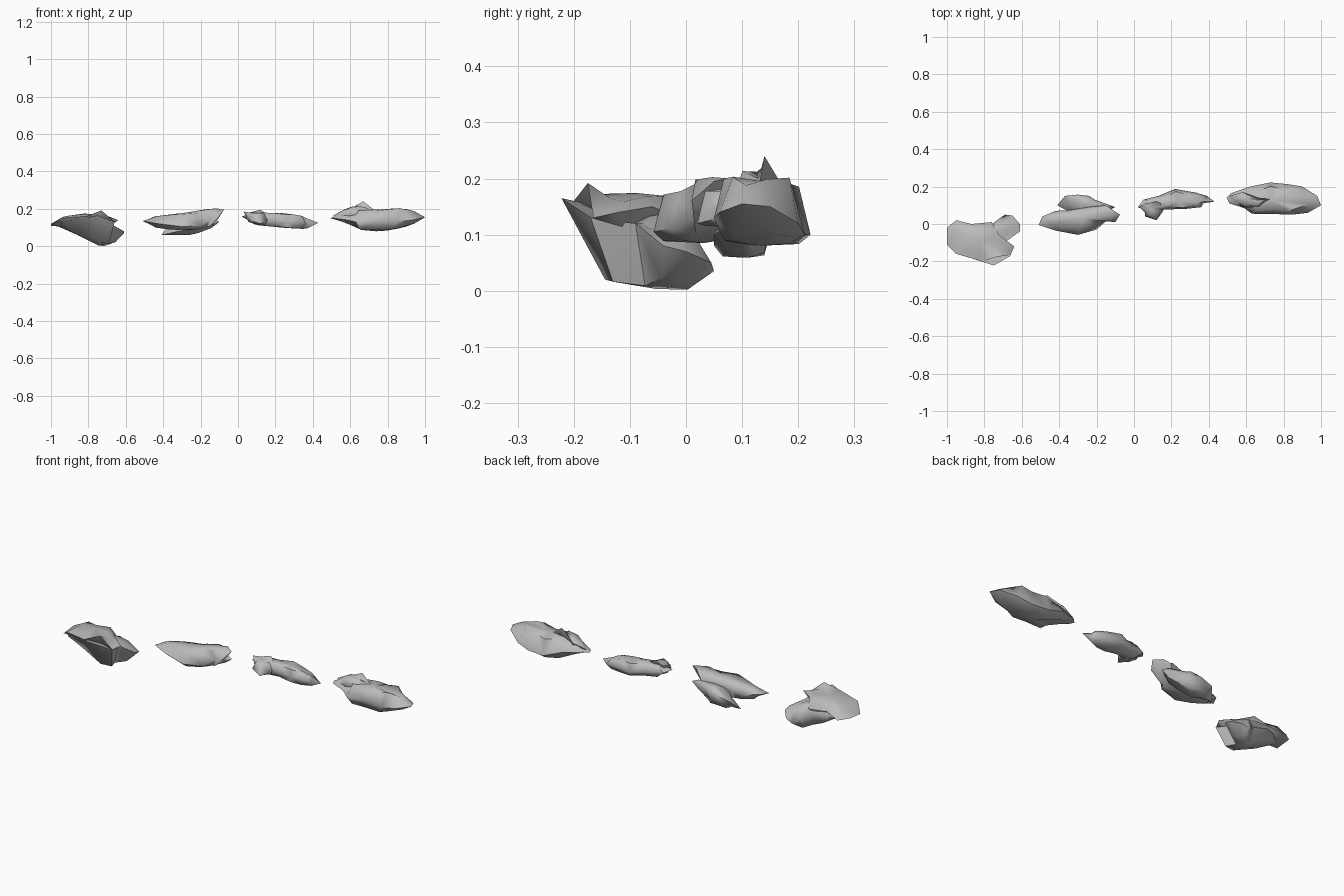
import bpy, bmesh, math
from mathutils import Vector

stone = bpy.data.materials.new("stone grey")
stone.diffuse_color = (0.5, 0.5, 0.5, 1)


def height(profile, x):
    """Linear interpolation along a side profile of (x, z) points."""
    if x <= profile[0][0]:
        return profile[0][1]
    for (xa, za), (xb, zb) in zip(profile, profile[1:]):
        if x <= xb:
            return za + (zb - za) * (x - xa) / (xb - xa)
    return profile[-1][1]


def lump(name, rim, top, bottom, inset=0.68):
    """Rocky lump: a jagged rim, capped above and below to side profiles."""
    bm = bmesh.new()
    n = len(rim)
    centre = sum((Vector(p) for p in rim), Vector()) / n
    edge = [bm.verts.new(p) for p in rim]
    for profile in (top, bottom):
        ring = []
        for i, p in enumerate(rim):
            k = inset + (0.06 if i % 2 else -0.06)
            q = centre.lerp(Vector(p), k)
            q.z += 0.88 * (height(profile, q.x) - q.z)
            ring.append(bm.verts.new(q))
        tip = bm.verts.new((centre.x, centre.y, height(profile, centre.x)))
        for i in range(n):
            j = (i + 1) % n
            bm.faces.new((edge[i], edge[j], ring[j], ring[i]))
            bm.faces.new((ring[i], ring[j], tip))
    bmesh.ops.triangulate(bm, faces=bm.faces[:])
    bmesh.ops.recalc_face_normals(bm, faces=bm.faces[:])
    me = bpy.data.meshes.new(name)
    bm.to_mesh(me)
    bm.free()
    me.materials.append(stone)
    ob = bpy.data.objects.new(name, me)
    bpy.context.collection.objects.link(ob)
    bpy.ops.object.select_all(action='DESELECT')
    ob.select_set(True)
    bpy.context.view_layer.objects.active = ob
    bpy.ops.object.shade_smooth_by_angle(angle=math.radians(65))
    return ob


# first rock: deep bowl with a lobe at the back, and a leaf on top
lump("first_rock_base",
     [(-.97, -.07, .11), (-.88, 0, .1), (-.77, -.01, .08), (-.72, .03, .06),
      (-.69, .05, .035), (-.65, .045, .05), (-.61, 0, .07), (-.61, -.04, .08),
      (-.68, -.09, .12), (-.66, -.17, .13), (-.75, -.222, .165), (-.94, -.16, .13)],
     [(-1, .13), (-.85, .15), (-.75, .14), (-.68, .11), (-.6, .1)],
     [(-1, .11), (-.87, .06), (-.78, .02), (-.72, -.008), (-.65, .015), (-.6, .06)], 0.6)
lump("first_rock_cap",
     [(-1, -.02, .12), (-.95, .02, .11), (-.87, 0, .13), (-.76, .01, .12),
      (-.72, -.06, .15), (-.64, -.12, .14), (-.66, -.165, .13), (-.73, -.175, .192),
      (-.81, -.2, .16), (-.95, -.16, .15), (-1, -.11, .11)],
     [(-1, .13), (-.95, .16), (-.82, .175), (-.72, .17), (-.65, .15)],
     [(-1, .1), (-.65, .1)])

# second rock: long body and a lower lobe behind
lump("second_rock_body",
     [(-.51, -.005, .135), (-.49, .04, .14), (-.42, .07, .13), (-.34, .075, .13),
      (-.25, .09, .15), (-.15, .1, .18), (-.12, .08, .2), (-.075, .05, .195),
      (-.1, .01, .16), (-.15, .015, .14), (-.2, -.03, .11), (-.3, -.058, .105),
      (-.42, -.035, .12)],
     [(-.5, .155), (-.35, .175), (-.22, .185), (-.15, .205), (-.07, .205)],
     [(-.5, .11), (-.4, .085), (-.23, .085), (-.15, .1), (-.07, .16)], 0.74)
lump("second_rock_lobe",
     [(-.41, .1, .06), (-.37, .15, .11), (-.3, .157, .13), (-.24, .15, .12),
      (-.21, .13, .13), (-.1, .09, .13), (-.18, .05, .1), (-.32, .05, .08)],
     [(-.4, .08), (-.3, .15), (-.2, .16), (-.1, .15)],
     [(-.4, .055), (-.23, .06), (-.1, .11)])

# third rock: slim curved body with a front toe at the left
lump("third_rock_body",
     [(.02, .09, .16), (.05, .13, .15), (.13, .15, .14), (.22, .187, .13),
      (.33, .168, .13), (.39, .15, .12), (.43, .12, .125), (.37, .11, .11),
      (.36, .09, .13), (.27, .08, .13), (.17, .078, .14), (.08, .065, .15)],
     [(.02, .18), (.12, .185), (.2, .18), (.34, .17), (.38, .145), (.43, .13)],
     [(.02, .13), (.12, .105), (.2, .105), (.3, .09), (.37, .09), (.43, .115)], 0.74)
lump("third_rock_toe",
     [(.03, .09, .185), (.06, .11, .18), (.12, .12, .195), (.17, .1, .16),
      (.15, .06, .13), (.12, .02, .12), (.06, .04, .14), (.06, .06, .15)],
     [(.03, .185), (.08, .18), (.12, .185), (.16, .175)],
     [(.03, .13), (.16, .105)])

# fourth rock: largest body with a pointed crest
lump("fourth_rock_body",
     [(.495, .14, .15), (.52, .165, .15), (.62, .2, .14), (.73, .222, .1),
      (.83, .212, .1), (.9, .2, .12), (.98, .15, .15), (1, .1, .155),
      (.93, .06, .14), (.85, .05, .13), (.75, .053, .14), (.63, .055, .13),
      (.59, .085, .14), (.51, .11, .15)],
     [(.5, .16), (.53, .18), (.6, .2), (.72, .195), (.79, .2), (.85, .215),
      (.93, .2), (1, .16)],
     [(.5, .14), (.6, .12), (.66, .08), (.8, .08), (.9, .1), (1, .14)], 0.72)
lump("fourth_rock_crest",
     [(.51, .15, .165), (.58, .17, .19), (.67, .14, .24), (.74, .13, .185),
      (.68, .085, .17), (.59, .09, .17), (.52, .12, .155)],
     [(.5, .165), (.58, .205), (.65, .22), (.73, .195)],
     [(.5, .15), (.73, .15)])
